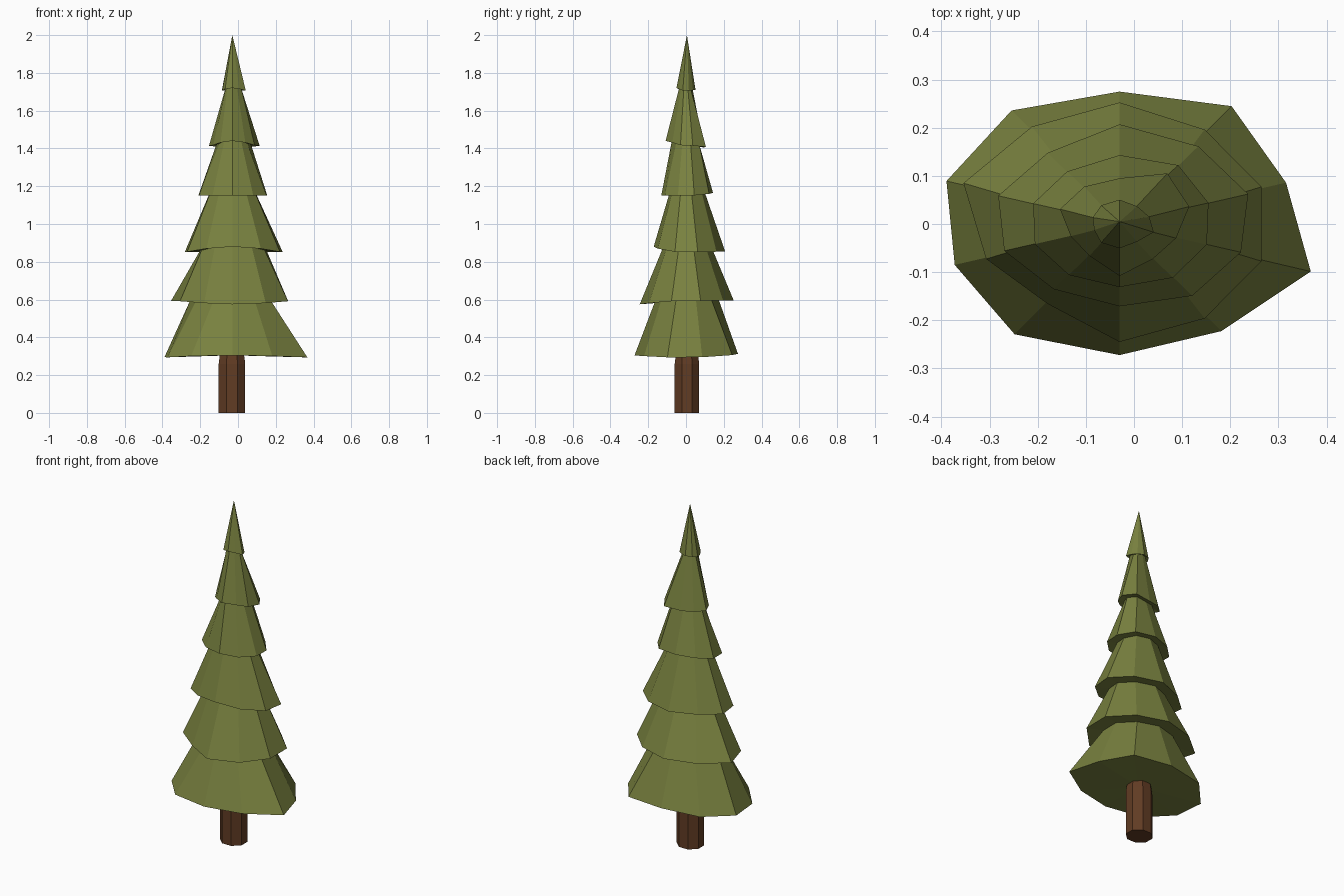
import bpy, bmesh
from math import pi, sin, cos

if "Cube" in bpy.data.objects:
    bpy.data.objects.remove(bpy.data.objects["Cube"])

CX, SIDES = -0.03, 10


def material(name, colour):
    m = bpy.data.materials.new(name)
    m.diffuse_color = (*colour, 1)
    m.use_nodes = True
    m.node_tree.nodes["Principled BSDF"].inputs["Base Color"].default_value = m.diffuse_color
    return m


def finish(name, bm, mat):
    bmesh.ops.recalc_face_normals(bm, faces=bm.faces[:])
    mesh = bpy.data.meshes.new(name)
    bm.to_mesh(mesh)
    bm.free()
    mesh.materials.append(mat)
    bpy.context.collection.objects.link(bpy.data.objects.new(name, mesh))


def bridge(bm, low, high):
    n = len(low)
    for i in range(n):
        j = (i + 1) % n
        bm.faces.new((low[i], low[j], high[j], high[i]))


def fan(bm, ring, centre):
    tip = bm.verts.new(centre)
    for i in range(len(ring)):
        bm.faces.new((ring[i], ring[(i + 1) % len(ring)], tip))


# Each tier: x radius, y radius, (front, side, back) height, irregularity
# per corner, running clockwise from the back
TIERS = [
    (.36, .275, (.305, .293, .313), (1, 1.1, 1.01, 1.16, 1, .99, 1.03, 1, 1.05, 1.06)),
    (.31, .25, (.575, .593, .595), (1.01, .97, 1, 1, .97, .98, .82, .94, 1.1, 1)),
    (.265, .19, (.88, .85, .855), (1.09, 1.05, 1.06, 1, .97, .9, .88, .95, 1, .96)),
    (.185, .135, (1.15, 1.15, 1.165), (1.06, 1.12, 1.05, 1.03, 1.02, .97, .97, 1, 1.02, 1)),
    (.13, .10, (1.44, 1.415, 1.405), (.95, 1.3, 1.17, .95, .9, 1.08, .82, .82, 1, .96)),
    (.065, .048, (1.72, 1.705, 1.71), (1.05, .95, 1, 1.15, .95, 1.05, 1, .85, .9, 1)),
]


def tier_ring(bm, tier, scale=1.0, lift=0.0):
    a, b, (front, side, back), wobble = tier
    ring = []
    for i, w in enumerate(wobble):
        t = pi / 2 - 2 * pi * i / SIDES
        c, s = cos(t), sin(t)
        z = side * c * c + (back if s > 0 else front) * s * s
        ring.append(bm.verts.new((CX + a * w * scale * c, b * w * scale * s, z + lift)))
    return ring


# Foliage: one stepped skin of flared tiers ending in a point
bm = bmesh.new()
outer = tier_ring(bm, TIERS[0])
fan(bm, outer, (CX, 0, .305))
for tier in TIERS[1:]:
    inner = tier_ring(bm, tier, .68, .008)
    bridge(bm, outer, inner)
    outer = tier_ring(bm, tier)
    bridge(bm, inner, outer)
fan(bm, outer, (CX, .005, 2.0))
finish("foliage", bm, material("needles", (.19, .22, .05)))

# Trunk: eight-sided post, narrowing slightly where it enters the foliage
bm = bmesh.new()
rings = []
for z, r in ((0, 1), (.26, 1), (.34, .85)):
    rings.append([bm.verts.new((CX - .002 + .076 * r * cos(t), .005 + .07 * r * sin(t), z))
                  for t in (2 * pi * (i + .5) / 8 for i in range(8))])
bm.faces.new(rings[0])
bridge(bm, rings[0], rings[1])
bridge(bm, rings[1], rings[2])
bm.faces.new(rings[2])
finish("trunk", bm, material("bark", (.12, .045, .017)))
